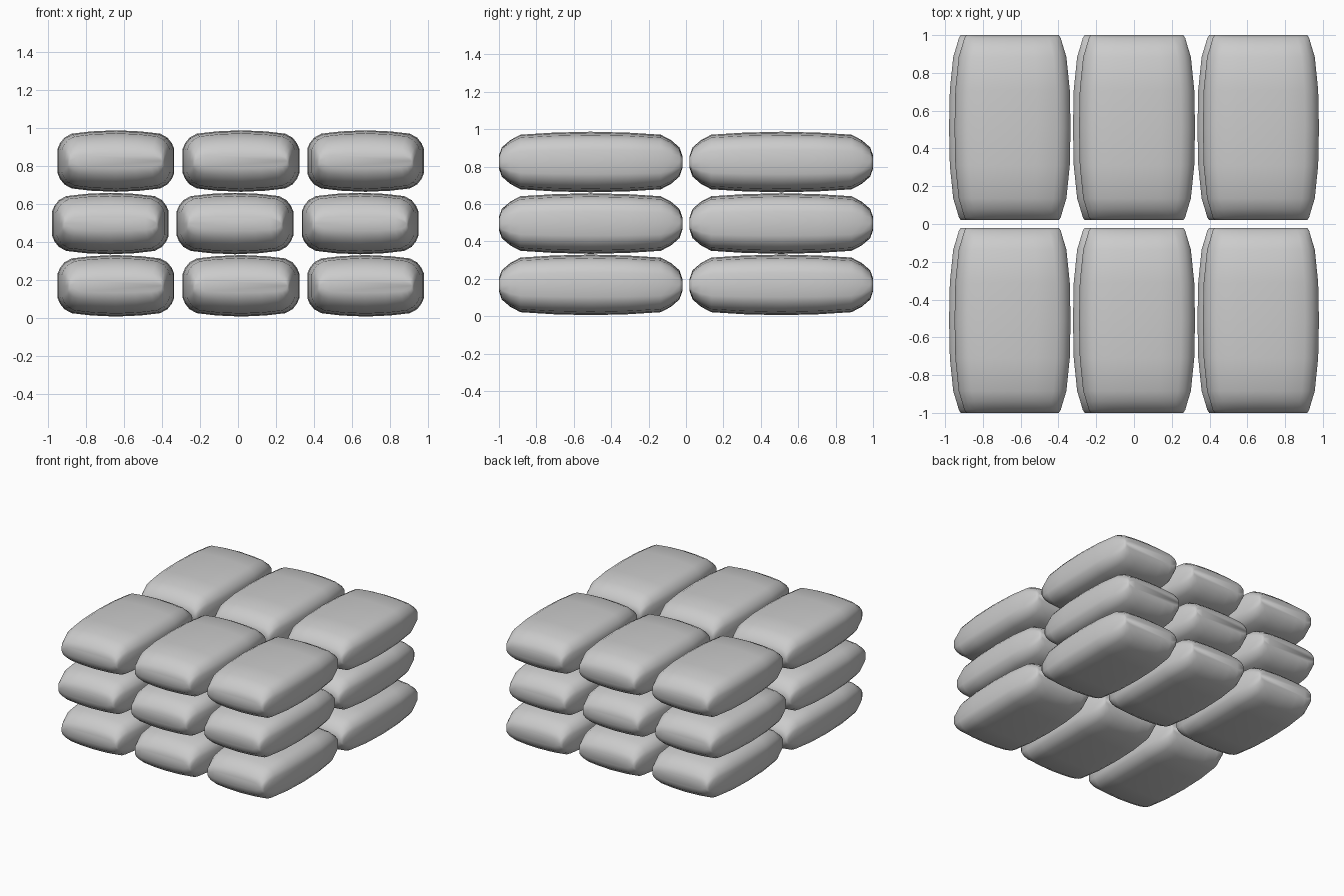
import bpy, bmesh
from math import pi

if "Cube" in bpy.data.objects:
    bpy.data.objects.remove(bpy.data.objects["Cube"])

# stations along the bag: (y, half width, half height)
HALF = [(0.49, 0.245, 0.035), (0.475, 0.255, 0.078), (0.43, 0.268, 0.117),
        (0.375, 0.285, 0.146), (0.2, 0.303, 0.157), (0.0, 0.307, 0.162)]
STATIONS = [(-y, w, h) for y, w, h in HALF] + HALF[-2::-1]
# quarter of the rounded cross-section, as fractions of width and height
Q = [(1.0, 0.0), (1.0, 0.4), (0.96, 0.58), (0.885, 0.76), (0.76, 0.89), (0.42, 0.965), (0.0, 1.0)]
SECTION = Q + [(-x, z) for x, z in Q[-2::-1]]
SECTION += [(x, -z) for x, z in SECTION[-2:0:-1]]


def bag_mesh():
    bm = bmesh.new()
    rings = [[bm.verts.new((sx * w, y, sz * h)) for sx, sz in SECTION] for y, w, h in STATIONS]
    n = len(SECTION)
    for a, b in zip(rings, rings[1:]):
        for i in range(n):
            bm.faces.new((a[i], a[(i + 1) % n], b[(i + 1) % n], b[i]))
    bm.faces.new(rings[0])
    bm.faces.new(rings[-1])
    bmesh.ops.recalc_face_normals(bm, faces=bm.faces)
    for f in bm.faces:
        f.smooth = True
    me = bpy.data.meshes.new("sandbag")
    bm.to_mesh(me)
    bm.free()
    return me


# stack: three layers of 3 x 2 bags, middle layer turned half round
mesh = bag_mesh()
for layer, z in enumerate((0.168, 0.496, 0.825)):
    flip = -1 if layer == 1 else 1
    for col, x in enumerate((-0.643, 0.016, 0.672)):
        for row, y in enumerate((-0.51, 0.51)):
            bag = bpy.data.objects.new(f"sandbag_{layer}_{col}_{row}", mesh)
            bag.location = (x * flip, y * flip, z)
            bag.rotation_euler.z = pi if flip < 0 else 0
            bpy.context.collection.objects.link(bag)
